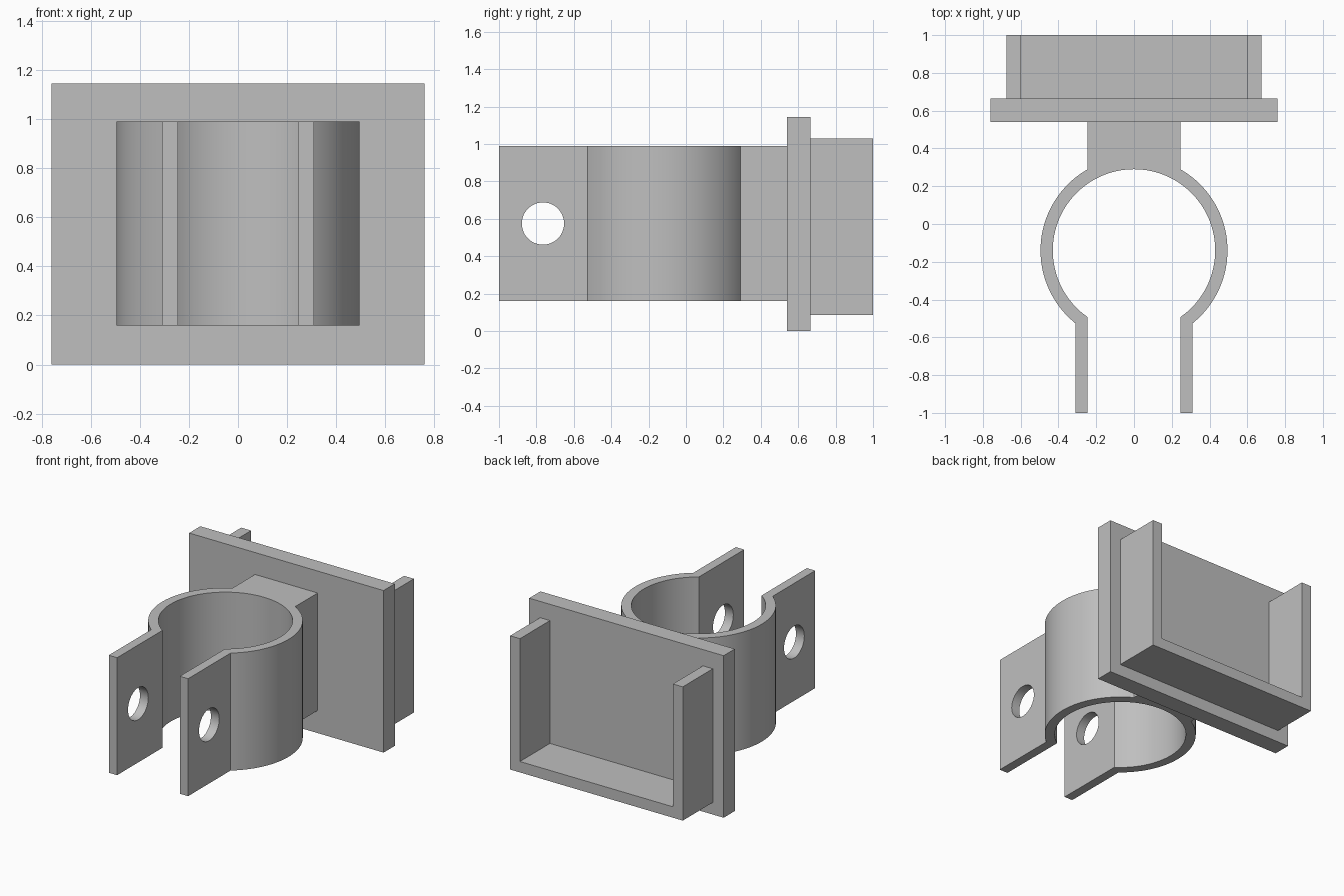
import bpy, bmesh
from math import asin, acos, sin, cos, pi, radians
from mathutils import Matrix

cube = bpy.data.objects.get("Cube")
if cube:
    bpy.data.objects.remove(cube, do_unlink=True)

grey = bpy.data.materials.new("plain grey")
grey.use_nodes = True
grey.diffuse_color = (0.52, 0.52, 0.52, 1)
grey.node_tree.nodes["Principled BSDF"].inputs["Base Color"].default_value = grey.diffuse_color


def finish(name, bm):
    bmesh.ops.recalc_face_normals(bm, faces=bm.faces)
    mesh = bpy.data.meshes.new(name)
    bm.to_mesh(mesh)
    bm.free()
    mesh.materials.append(grey)
    obj = bpy.data.objects.new(name, mesh)
    bpy.context.collection.objects.link(obj)
    return obj


def prism(name, outline, low, high, axis="z"):
    """Extrude an outline: (x, y) along z, or (x, z) along y."""
    bm = bmesh.new()
    place = (lambda a, b: (a, b, low)) if axis == "z" else (lambda a, b: (a, low, b))
    face = bm.faces.new([bm.verts.new(place(a, b)) for a, b in outline])
    out = bmesh.ops.extrude_face_region(bm, geom=[face])
    moved = [g for g in out["geom"] if isinstance(g, bmesh.types.BMVert)]
    step = (0, 0, high - low) if axis == "z" else (0, high - low, 0)
    bmesh.ops.translate(bm, verts=moved, vec=step)
    return finish(name, bm)


def rectangle(x0, x1, y0, y1):
    return [(x0, y0), (x1, y0), (x1, y1), (x0, y1)]


def arc(radius, start, end, steps=48):
    angles = [start + (end - start) * i / steps for i in range(steps + 1)]
    return [(CX + radius * cos(a), CY + radius * sin(a)) for a in angles]


# Mounting plate
prism("mounting_plate", rectangle(-0.76, 0.76, 0, 1.145), 0.54, 0.665, "y")

# Open-topped tray rim on the back of the plate
rim = [(-0.675, 0.085), (0.675, 0.085), (0.675, 1.03), (0.598, 1.03),
       (0.598, 0.162), (-0.598, 0.162), (-0.598, 1.03), (-0.675, 1.03)]
prism("tray_rim", rim, 0.665, 1.0, "y")

# Pipe clamp: neck, split ring and two ears in one profile
CX, CY, OUTER, INNER = 0, -0.14, 0.495, 0.43
NECK, EAR_IN, EAR_OUT = 0.245, 0.245, 0.31
neck_angle = acos(NECK / OUTER)
outer_end = -acos(EAR_OUT / OUTER)
inner_end = -acos(EAR_IN / INNER)
profile = [(NECK, 0.54)]
profile += arc(OUTER, neck_angle, outer_end)
profile += [(EAR_OUT, -1), (EAR_IN, -1)]
profile += arc(INNER, inner_end, pi - inner_end, 96)
profile += [(-EAR_IN, -1), (-EAR_OUT, -1)]
profile += arc(OUTER, pi - outer_end, pi - neck_angle)
profile += [(-NECK, 0.54)]
clamp = prism("pipe_clamp", profile, 0.16, 0.99)

# Bolt hole through both ears
bm = bmesh.new()
turn = Matrix.Translation((0, -0.765, 0.575)) @ Matrix.Rotation(pi / 2, 4, "Y")
bmesh.ops.create_cone(bm, cap_ends=True, segments=48, radius1=0.113,
                      radius2=0.113, depth=1.2, matrix=turn)
cutter = finish("bolt_hole_cutter", bm)
cutter.hide_render = True
drill = clamp.modifiers.new("bolt_hole", "BOOLEAN")
drill.operation = "DIFFERENCE"
drill.solver = "EXACT"
drill.object = cutter

bpy.ops.object.select_all(action="DESELECT")
clamp.select_set(True)
bpy.context.view_layer.objects.active = clamp
bpy.ops.object.modifier_apply(modifier=drill.name)
bpy.data.objects.remove(cutter, do_unlink=True)
bpy.ops.object.shade_smooth_by_angle(angle=radians(25))
